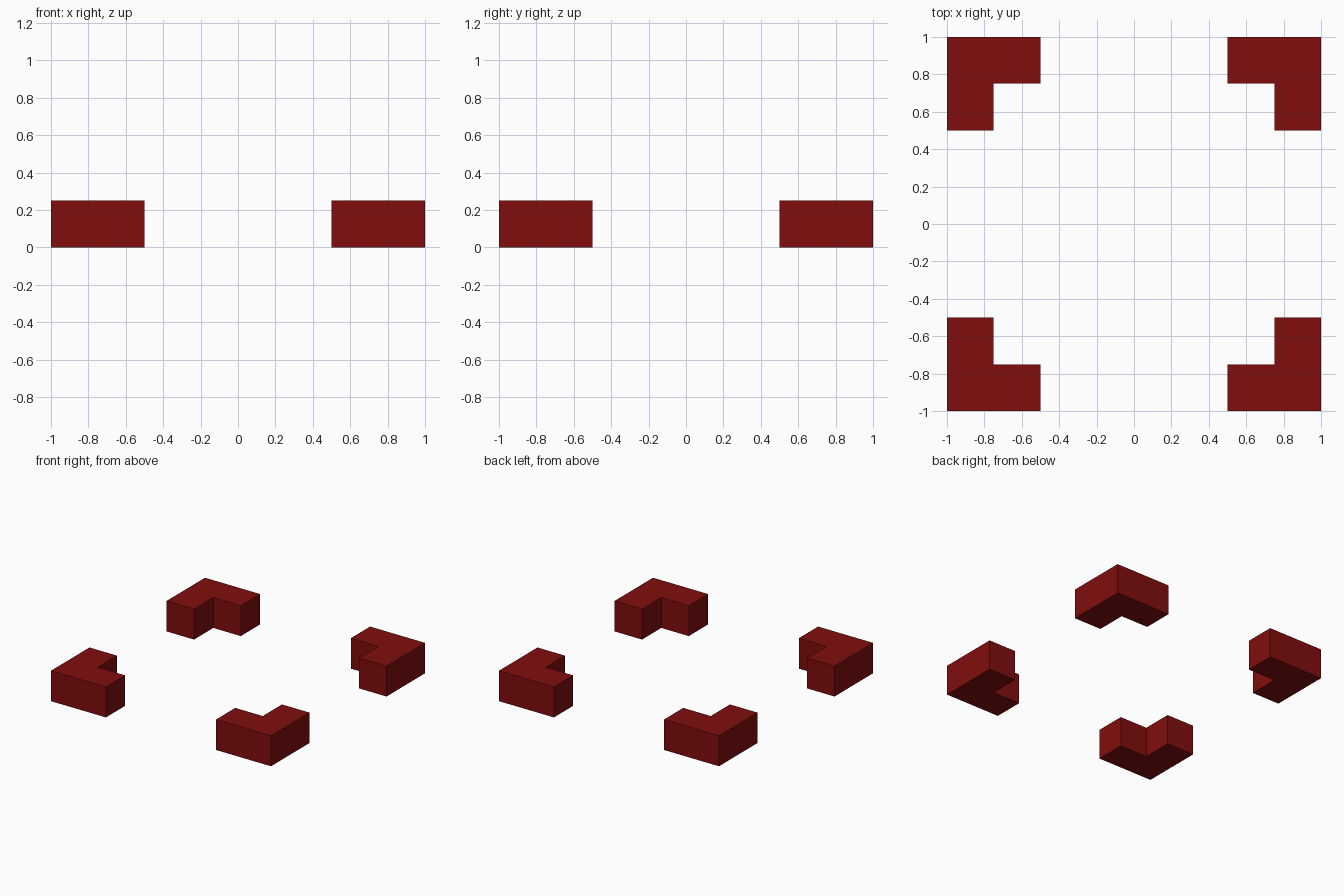
import bpy, bmesh

if "Cube" in bpy.data.objects:
    bpy.data.objects.remove(bpy.data.objects["Cube"])

red = bpy.data.materials.new("dark_red")
red.diffuse_color = (0.22, 0.004, 0.004, 1)
red.use_nodes = True
red.node_tree.nodes["Principled BSDF"].inputs["Base Color"].default_value = red.diffuse_color

HEIGHT = 0.25
# L-shaped outline of the +x +y corner
PROFILE = [(1, 1), (0.5, 1), (0.5, 0.75), (0.75, 0.75), (0.75, 0.5), (1, 0.5)]


def corner_bracket(name, sx, sy):
    """Extrude the L outline, mirrored into the given quadrant."""
    bm = bmesh.new()
    base = bm.faces.new([bm.verts.new((x * sx, y * sy, 0)) for x, y in PROFILE])
    top = bmesh.ops.extrude_face_region(bm, geom=[base], use_keep_orig=True)["geom"]
    bmesh.ops.translate(bm, vec=(0, 0, HEIGHT),
                        verts=[v for v in top if isinstance(v, bmesh.types.BMVert)])
    bmesh.ops.recalc_face_normals(bm, faces=bm.faces)
    mesh = bpy.data.meshes.new(name)
    bm.to_mesh(mesh)
    bm.free()
    mesh.materials.append(red)
    bpy.context.collection.objects.link(bpy.data.objects.new(name, mesh))


# One bracket in each corner
for side, sx in (("left", -1), ("right", 1)):
    for end, sy in (("front", -1), ("back", 1)):
        corner_bracket(f"{end}_{side}_corner_bracket", sx, sy)
